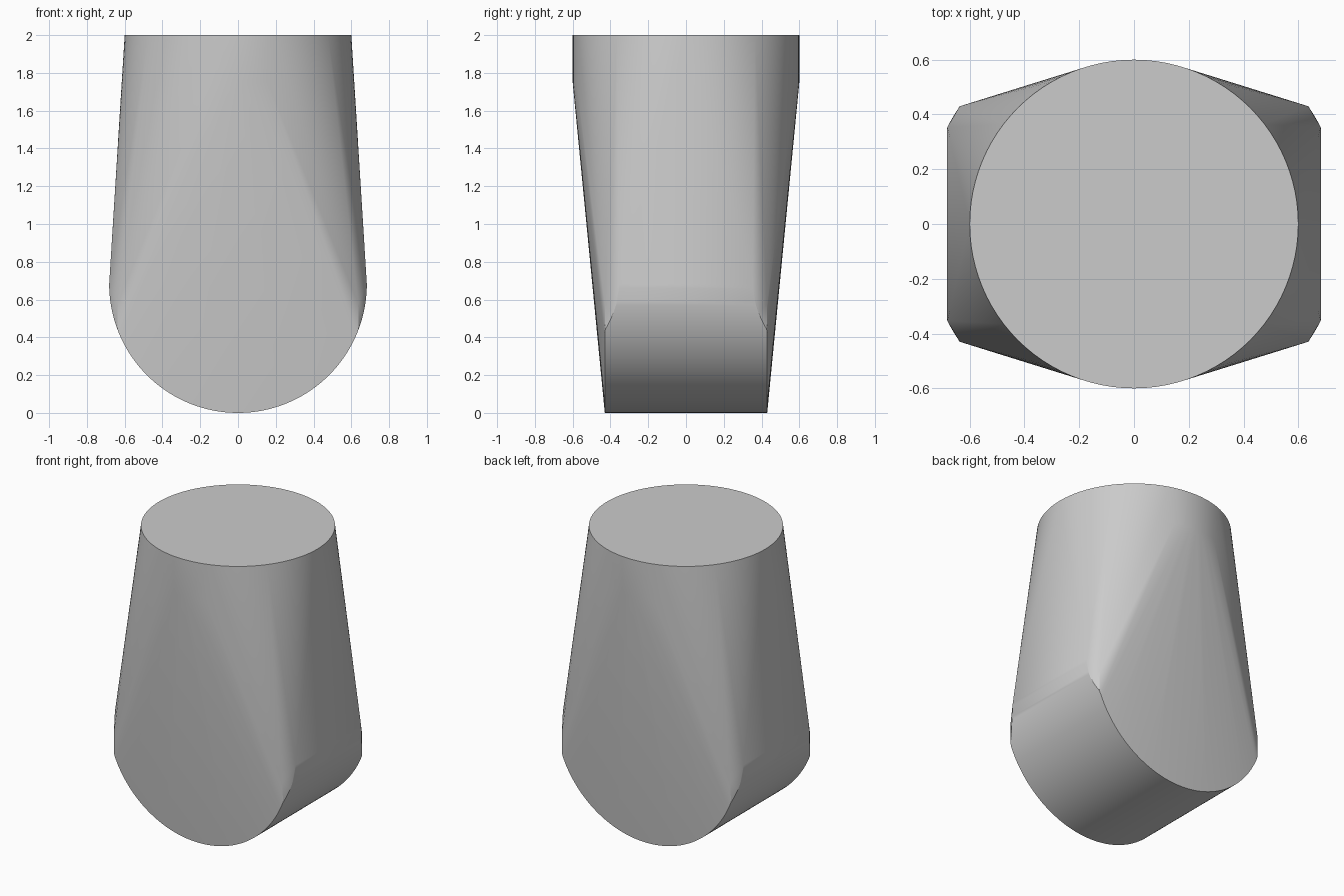
import bpy, bmesh
from math import sin, cos, pi, sqrt, radians

cube = bpy.data.objects.get("Cube")
if cube:
    bpy.data.objects.remove(cube, do_unlink=True)

FOOT_R = 0.682      # rounded underside
CORNER_R = 0.768    # upright rounding of the corners
HALF_DEPTH = 0.43
TOP_R = 0.6
SEGMENTS = 96

points = []

# Round collar at the top: two stacked rings
for z in (1.75, 2.0):
    for i in range(SEGMENTS):
        a = 2 * pi * i / SEGMENTS
        points.append((TOP_R * cos(a), TOP_R * sin(a), z))

# Rounded underside: lower half of a cross-wise cylinder with trimmed corners
for i in range(SEGMENTS + 1):
    a = pi + pi * i / SEGMENTS
    x = FOOT_R * cos(a)
    y = min(HALF_DEPTH, sqrt(CORNER_R ** 2 - x ** 2))
    for side in (-1, 1):
        points.append((x, side * y, FOOT_R * (1 + sin(a))))

# Short upright edges at the four corners
corner_x = sqrt(CORNER_R ** 2 - HALF_DEPTH ** 2)
for sx in (-1, 1):
    for sy in (-1, 1):
        points.append((sx * corner_x, sy * HALF_DEPTH, 0.58))

# Stretch one skin around both ends
bm = bmesh.new()
for p in points:
    bm.verts.new(p)
result = bmesh.ops.convex_hull(bm, input=bm.verts[:])
loose = {v for v in result["geom_interior"] + result["geom_unused"]
         if isinstance(v, bmesh.types.BMVert)}
bmesh.ops.delete(bm, geom=list(loose), context="VERTS")
bmesh.ops.dissolve_limit(bm, angle_limit=radians(0.1),
                         verts=bm.verts[:], edges=bm.edges[:])
bmesh.ops.recalc_face_normals(bm, faces=bm.faces[:])

mesh = bpy.data.meshes.new("tapered_body")
bm.to_mesh(mesh)
bm.free()
body = bpy.data.objects.new("tapered_body", mesh)
bpy.context.collection.objects.link(body)

# Plain grey material
grey = bpy.data.materials.new("plain_grey")
grey.use_nodes = True
colour = (0.6, 0.6, 0.6, 1)
grey.diffuse_color = colour
grey.node_tree.nodes["Principled BSDF"].inputs["Base Color"].default_value = colour
mesh.materials.append(grey)

# Smooth sides, sharp rims
bpy.ops.object.select_all(action="DESELECT")
body.select_set(True)
bpy.context.view_layer.objects.active = body
bpy.ops.object.shade_smooth_by_angle(angle=radians(30))
